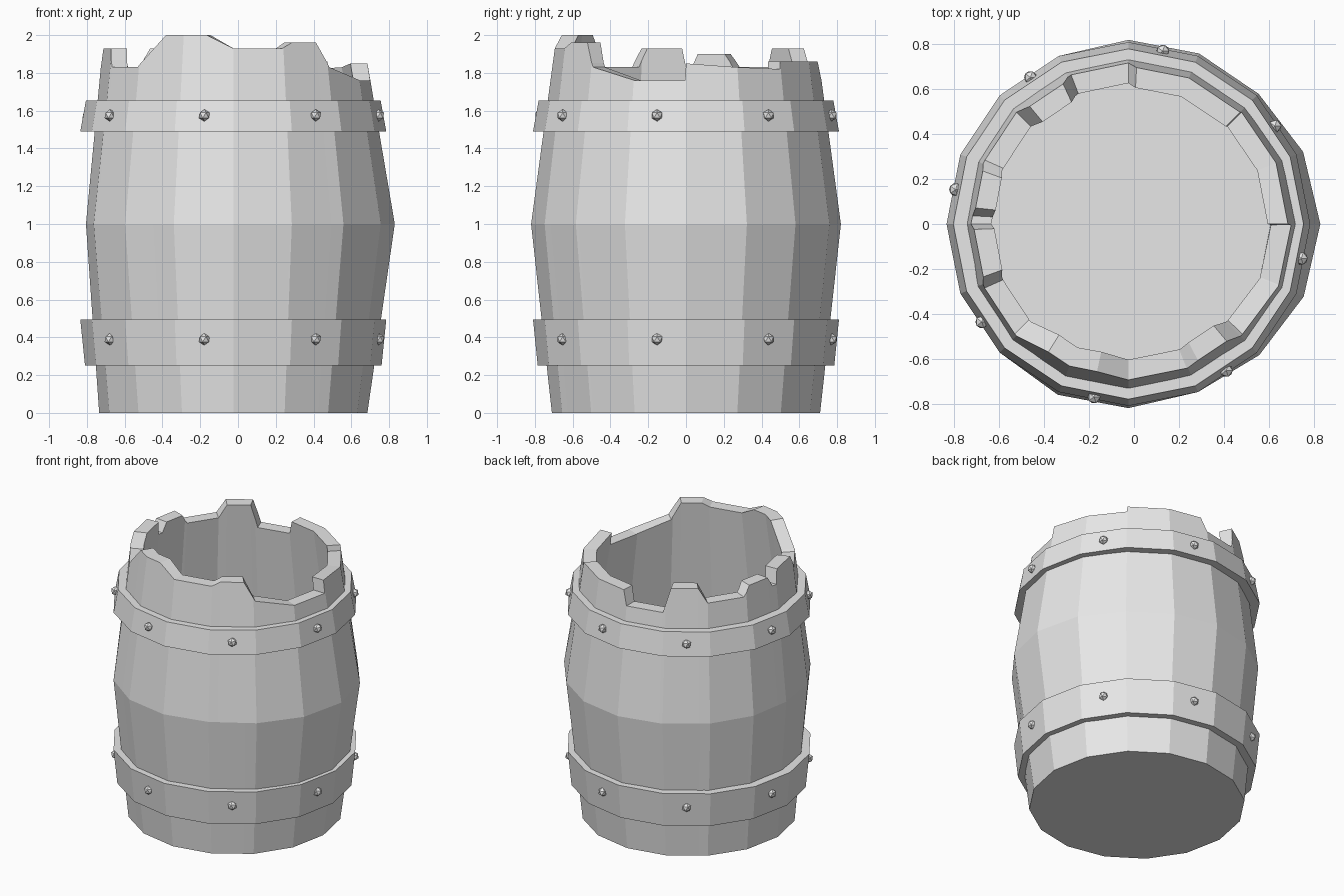
import bpy, bmesh, math
from mathutils import Vector

if "Cube" in bpy.data.objects:
    bpy.data.objects.remove(bpy.data.objects["Cube"])

SIDES = 16
STEP = 360 / SIDES
CENTRE = Vector((-0.025, 0, 0))
WALL = 0.09
FLOOR = 0.1

grey = bpy.data.materials.new("plain_grey")
grey.use_nodes = True
grey.diffuse_color = (0.8, 0.8, 0.8, 1)
grey.node_tree.nodes["Principled BSDF"].inputs["Base Color"].default_value = (0.8, 0.8, 0.8, 1)

# Bulge radius of each stave edge, and the broken rim as (angle, height)
BULGE = [0.855, 0.842, 0.82, 0.822, 0.82, 0.81, 0.80, 0.79,
         0.78, 0.80, 0.81, 0.823, 0.82, 0.81, 0.825, 0.845]
RIM = [(0, 1.85), (22.5, 1.83), (44.6, 1.82), (45, 1.86), (70, 1.86), (87, 1.86),
       (90, 1.76), (111, 1.76), (115, 1.93), (130, 1.93), (135, 1.83),
       (156, 1.83), (160, 1.90), (174, 1.90), (177, 1.83), (180, 1.83),
       (182, 1.93), (200, 1.93), (204, 1.83), (224, 1.83), (238, 2.0),
       (258, 2.0), (270, 1.93), (292, 1.93), (297, 1.96), (310, 1.96),
       (316, 1.83), (338, 1.76), (359.6, 1.76)]


def finish(bm, name):
    bmesh.ops.recalc_face_normals(bm, faces=bm.faces)
    mesh = bpy.data.meshes.new(name)
    bm.to_mesh(mesh)
    bm.free()
    mesh.materials.append(grey)
    obj = bpy.data.objects.new(name, mesh)
    bpy.context.collection.objects.link(obj)
    return obj


def polar(angle, radius, z):
    a = math.radians(angle)
    return CENTRE + Vector((radius * math.cos(a), radius * math.sin(a), z))


def on_chord(angle, radii):
    """Distance to the many-sided outline at an angle, given its corner radii."""
    k = int(angle // STEP) % SIDES
    t = math.radians(angle % STEP)
    s = math.radians(STEP)
    a, b = radii[k], radii[(k + 1) % SIDES]
    return a * b * math.sin(s) / (a * math.sin(t) + b * math.sin(s - t))


def rim_height(angle):
    points = RIM + [(360, RIM[0][1])]
    for (a, za), (b, zb) in zip(points, points[1:]):
        if a <= angle <= b:
            return za + (zb - za) * (angle - a) / (b - a)


def stave_radius(angle, z):
    """The staves run straight from the base to the bulge and in again to the rim."""
    end = 0.71 if z < 1 else 0.685
    t = abs(z - 1)
    radii = [b + (end - b) * t for b in BULGE]
    return on_chord(angle, radii)


# Hollow barrel body: one column of points per angle, up the outside, down the inside
angles = sorted({a for a, _ in RIM} | {i * STEP for i in range(SIDES)})
bm = bmesh.new()
columns = []
for a in angles:
    top = rim_height(a)
    outside = [(stave_radius(a, z), z) for z in (0, 1, top)]
    inside = [(stave_radius(a, z) - WALL, z) for z in (top, 1, FLOOR)]
    columns.append([bm.verts.new(polar(a, r, z)) for r, z in outside + inside])
for c, d in zip(columns, columns[1:] + columns[:1]):
    for i in range(len(c) - 1):
        bm.faces.new((c[i], d[i], d[i + 1], c[i + 1]))
bm.faces.new([c[0] for c in reversed(columns)])
bm.faces.new([c[-1] for c in columns])
finish(bm, "barrel_body")


# Hoops: a closed section swept round the body
def hoop(name, low, high, r_low, r_high):
    section = [(r_low, low), (r_high, high), (0.69, high), (0.69, low)]
    bm = bmesh.new()
    rings = [[bm.verts.new(polar(i * STEP, r, z)) for r, z in section] for i in range(SIDES)]
    for c, d in zip(rings, rings[1:] + rings[:1]):
        for i in range(4):
            j = (i + 1) % 4
            bm.faces.new((c[i], d[i], d[j], c[j]))
    finish(bm, name)


hoop("lower_hoop", 0.25, 0.495, 0.785, 0.81)
hoop("upper_hoop", 1.49, 1.655, 0.81, 0.78)

# Rivets: eight round each hoop, in the middle of every second side
for label, height in (("lower", 0.39), ("upper", 1.575)):
    bm = bmesh.new()
    for i in range(8):
        made = bmesh.ops.create_icosphere(bm, subdivisions=1, radius=0.032)
        bmesh.ops.translate(bm, verts=made["verts"],
                            vec=polar((2 * i + 1.5) * STEP, 0.785, height))
    finish(bm, label + "_rivets")
